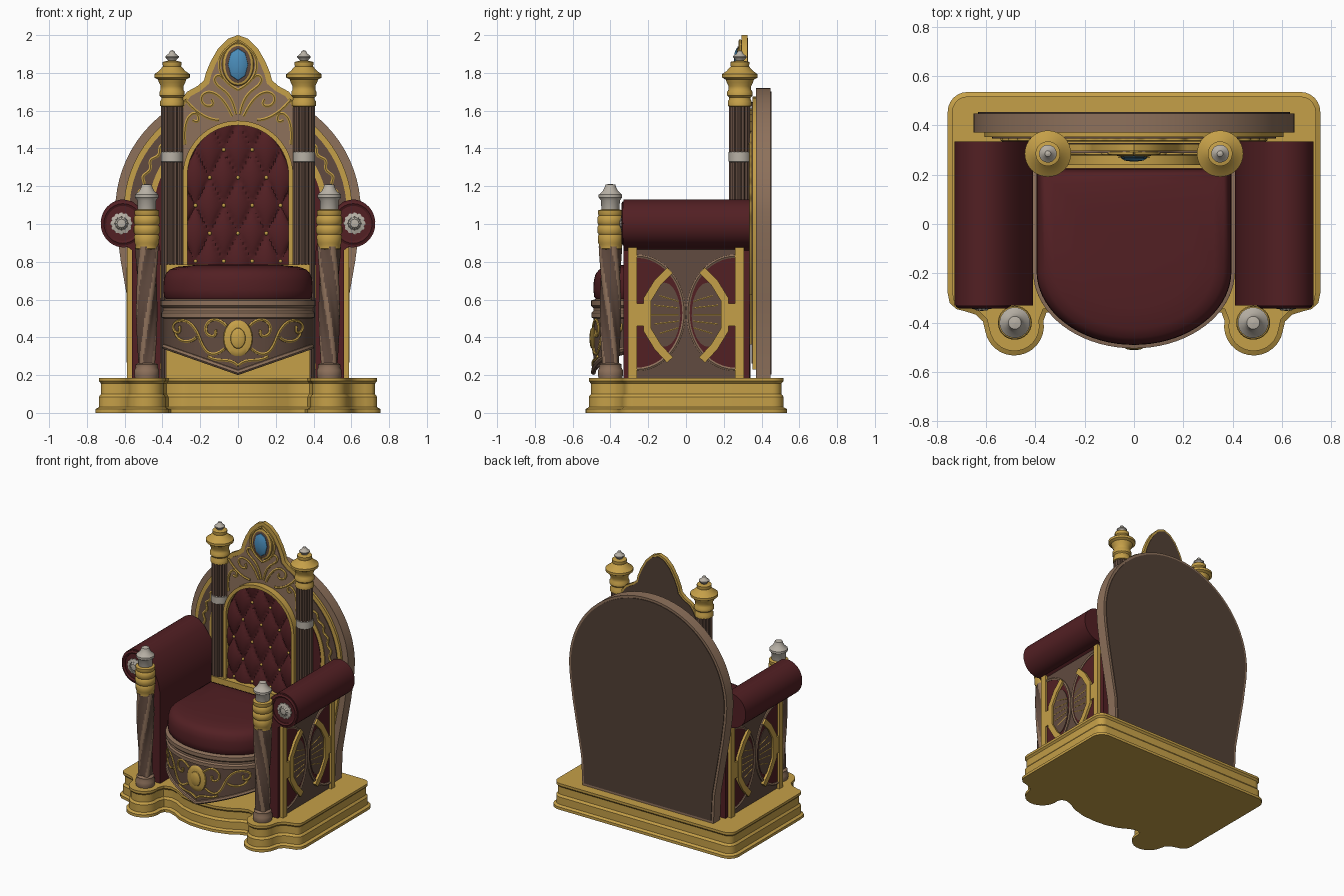
import bpy, bmesh, math
from math import sin, cos, pi, sqrt

if "Cube" in bpy.data.objects:
    bpy.data.objects.remove(bpy.data.objects["Cube"])

def mat(name, rgb):
    m = bpy.data.materials.new(name)
    m.diffuse_color = (*rgb, 1)
    m.use_nodes = True
    m.node_tree.nodes["Principled BSDF"].inputs["Base Color"].default_value = m.diffuse_color
    return m

GOLD = mat("gold", (0.56, 0.35, 0.065))
RED = mat("maroon velvet", (0.085, 0.014, 0.017))
BROWN = mat("carved brown", (0.12, 0.07, 0.05))
DARK = mat("dark brown", (0.085, 0.052, 0.036))
TAN = mat("tan wood", (0.27, 0.165, 0.105))
SILVER = mat("silver", (0.48, 0.44, 0.38))
BLUE = mat("blue gem", (0.07, 0.27, 0.50))
AX = {'z': lambda u, v, w: (u, v, w), 'y': lambda u, v, w: (u, w, v), 'x': lambda u, v, w: (w, u, v)}

def finish(name, bm, m):
    bmesh.ops.recalc_face_normals(bm, faces=bm.faces)
    me = bpy.data.meshes.new(name)
    bm.to_mesh(me)
    bm.free()
    me.materials.append(m)
    ob = bpy.data.objects.new(name, me)
    bpy.context.collection.objects.link(ob)
    return ob

def loft(name, rings, m):
    bm = bmesh.new()
    vs = [[bm.verts.new(p) for p in r] for r in rings]
    n = len(vs[0])
    for a, b in zip(vs, vs[1:]):
        for i in range(n):
            bm.faces.new((a[i], a[(i + 1) % n], b[(i + 1) % n], b[i]))
    bm.faces.new(vs[0])
    bm.faces.new(vs[-1])
    return finish(name, bm, m)

def prism(name, pts, ax, a, b, m):
    return loft(name, [[AX[ax](u, v, w) for u, v in pts] for w in (a, b)], m)

def box(name, x, y, z, m):
    return prism(name, [(x[0], y[0]), (x[1], y[0]), (x[1], y[1]), (x[0], y[1])], 'z', z[0], z[1], m)

def lathe(name, prof, c, m, ax='z', n=32, f=lambda t, w: 1):
    return loft(name, [[AX[ax](c[0] + r * f(t, w) * cos(t), c[1] + r * f(t, w) * sin(t), w)
                        for t in (2 * pi * i / n for i in range(n))] for r, w in prof], m)

def dome(name, cx, cz, rx, rz, y, d, m, n=24):
    return loft(name, [[(cx + rx * s * cos(2 * pi * i / n), y - h * d, cz + rz * s * sin(2 * pi * i / n))
                        for i in range(n)] for s, h in ((1, 0), (.95, .4), (.7, .8), (.2, 1))], m)

def offset(pts, d, closed=True):
    out, n = [], len(pts)
    for i, (x, y) in enumerate(pts):
        a = pts[i - 1] if closed or i else pts[0]
        b = pts[(i + 1) % n] if closed or i < n - 1 else pts[-1]
        def nrm(p, q):
            l = math.hypot(q[0] - p[0], q[1] - p[1])
            return ((q[1] - p[1]) / l, (p[0] - q[0]) / l) if l > 1e-9 else None
        n1, n2 = nrm(a, (x, y)), nrm((x, y), b)
        n1, n2 = n1 or n2, n2 or n1
        k = d / max(0.4, 1 + n1[0] * n2[0] + n1[1] * n2[1])
        out.append((x + k * (n1[0] + n2[0]), y + k * (n1[1] + n2[1])))
    return out

def band(name, path, w, ax, a, b, m):
    return prism(name, offset(path, w / 2, False) + offset(path, -w / 2, False)[::-1], ax, a, b, m)

def tubes(name, paths, r, m, smooth=True):
    cu = bpy.data.curves.new(name, 'CURVE')
    cu.dimensions, cu.bevel_depth, cu.bevel_resolution, cu.resolution_u = '3D', r, 1, 5
    cu.use_fill_caps = True
    for p in paths:
        s = cu.splines.new('NURBS' if smooth else 'POLY')
        s.points.add(len(p) - 1)
        for q, co in zip(s.points, p):
            q.co = (*co, 1)
        if smooth:
            s.order_u, s.use_endpoint_u = 4, True
    tmp = bpy.data.objects.new(name + "_curve", cu)
    bpy.context.collection.objects.link(tmp)
    me = bpy.data.meshes.new_from_object(tmp.evaluated_get(bpy.context.evaluated_depsgraph_get()))
    bpy.data.objects.remove(tmp)
    me.materials.clear()
    me.materials.append(m)
    ob = bpy.data.objects.new(name, me)
    bpy.context.collection.objects.link(ob)

def arc(cx, cy, rx, ry, a0, a1, n):
    return [(cx + rx * cos(math.radians(a0 + (a1 - a0) * i / n)),
             cy + ry * sin(math.radians(a0 + (a1 - a0) * i / n))) for i in range(n + 1)]

def mirror(half):  # closes a right half outline across x = 0
    return half + [(-x, y) for x, y in reversed(half) if x > 1e-6]

# stepped base with lobes under the front columns
base = mirror([(0, -.44), (.1, -.433), (.2, -.405), (.27, -.365), (.32, -.35), (.355, -.36)]
              + arc(.485, -.413, .12, .12, 170, 350, 14)
              + [(.612, -.395), (.64, -.368), (.68, -.355), (.72, -.345), (.747, -.32), (.755, -.28)]
              + arc(.675, .455, .08, .08, 0, 90, 6))
loft("base", [[(x, y, z) for x, y in offset(base, d)] for d, z in (
    (0, 0), (0, .02), (-.018, .03), (-.018, .085), (-.03, .1), (-.03, .155), (-.018, .168), (-.018, .186))], GOLD)

# large egg-shaped back panel: tan rim, brown back, gold and carved front
egg = [(.54, .186), (.55, .4), (.585, .6), (.62, .8), (.643, .97)] + arc(0, 1.07, .65, .65, 0, 90, 18)
egg = mirror(egg[:-1] + [(0, 1.72)])
prism("back_panel", egg, 'y', .37, .448, TAN)
prism("back_panel_rear", offset(egg, -.018), 'y', .448, .453, DARK)
prism("back_panel_gold", offset(egg, -.045), 'y', .352, .37, GOLD)
prism("back_panel_field", offset(egg, -.075), 'y', .346, .352, BROWN)
prism("back_panel_inner_gold", offset(egg, -.175), 'y', .34, .346, GOLD)
prism("back_panel_inner_red", offset(egg, -.205), 'y', .336, .34, RED)
mid = egg[2:-2]
vine = [(offset(egg, -.125 + .03 * (1 if i % 2 else -1))[i + 2]) for i in range(len(mid))]
tubes("back_panel_vine", [[(x, .343, z) for x, z in vine]], .009, GOLD)

# narrow inner back with pointed crest
crest = mirror([(.33, .186), (.33, 1.6), (.30, 1.66), (.27, 1.70), (.215, 1.73), (.18, 1.76), (.17, 1.80),
                (.145, 1.86), (.105, 1.93), (.055, 1.98), (0, 2.0)])
prism("crest_frame", crest, 'y', .295, .325, GOLD)
prism("crest_front", offset(crest, -.03), 'y', .288, .295, TAN)
prism("crest_rear", offset(crest, -.015), 'y', .325, .329, DARK)
box("back_ledge", (-.38, .38), (.225, .287), (.186, .785), GOLD)
dome("gem_frame", 0, 1.845, .085, .115, .289, .02, GOLD)
dome("gem_bed", 0, 1.845, .068, .098, .272, .004, BROWN)
dome("gem", 0, 1.845, .055, .088, .275, .022, BLUE, 8)
half = [[(.03, 1.57), (.07, 1.66), (.15, 1.72), (.21, 1.67), (.17, 1.61), (.12, 1.63), (.14, 1.66)],
        [(.01, 1.58), (.03, 1.68), (.10, 1.72), (.14, 1.77), (.10, 1.80), (.08, 1.77)],
        [(.28, 1.42), (.29, 1.52), (.25, 1.60), (.20, 1.58), (.21, 1.53), (.24, 1.55)],
        [(0, 1.71), (.06, 1.74), (.12, 1.82), (.09, 1.92), (0, 1.97)],
        [(.10, 1.55), (.18, 1.55), (.25, 1.62), (.28, 1.66)]]
tubes("crest_scrolls", [[(s * x, .287, z) for x, z in p] for p in half for s in (-1, 1)], .009, GOLD)

# tufted back cushion with buttons and arch frame
W, Z0, ZS = .28, .785, 1.255
bm = bmesh.new()
NX, NZ = 64, 84
grid = []
for i in range(NX + 1):
    x = W * sin(pi / 2 * (2 * i / NX - 1))
    top = ZS + sqrt(max(0, W * W - x * x))
    col = []
    for j in range(NZ + 1):
        z = Z0 + (top - Z0) * j / NZ
        u, v = x / .15, (z - .95) / .295
        puff = abs(sin(pi * (u + v)) * sin(pi * (u - v))) ** .45
        col.append(bm.verts.new((x, .28 - .03 * puff, z)))
    grid.append(col)
for a, b in zip(grid, grid[1:]):
    for j in range(NZ):
        bm.faces.new((a[j], b[j], b[j + 1], a[j + 1]))
finish("tufted_back", bm, RED)
for r in range(5):
    xs = (-.15, 0, .15) if r in (1, 3) else (-.075, .075) if r == 4 else (-.225, -.075, .075, .225)
    for x in xs:
        dome("button", x, .803 + .1475 * r, .011, .011, .28, .014, GOLD, 10)
arch = [(W, Z0)] + arc(0, ZS, W, W, 0, 180, 32) + [(-W, Z0)]
band("arch_frame", arch, .024, 'y', .24, .297, GOLD)

# seat: V-bottomed D-shaped apron, mouldings, cushion
def yf(x):
    return -.19 - .3 * sqrt(max(0, 1 - (x / .395) ** 2))
dee = [(-.395, .225)] + [(x, y) for x, y in arc(0, -.19, .395, .3, 180, 360, 36)] + [(.395, .225)]
loft("seat_apron", [[(x, y, .2 + .35 * abs(x)) for x, y in dee], [(x, y, .52) for x, y in dee]], BROWN)
loft("seat_moulding", [[(x, y, z) for x, y in offset(dee, d)] for d, z in (
    (-.01, .495), (.01, .505), (.01, .53), (0, .54), (0, .555), (.014, .568), (.014, .595), (-.02, .605))], TAN)
loft("seat_cushion", [[(x * s, -.12 + (y + .12) * s, z) for x, y in dee] for s, z in (
    (.96, .6), (.99, .615), (1, .65), (.995, .7), (.97, .735), (.92, .758), (.82, .773), (.6, .782), (.25, .786))], RED)
xs = [.39 * sin(pi / 2 * i / 16) for i in range(-16, 17)]
tubes("apron_border", [[(x, yf(x), .215 + .35 * abs(x)) for x in xs]], .014, TAN, False)
dome("apron_medallion", 0, .395, .078, .1, yf(0) + .006, .015, GOLD)
dome("apron_medallion_boss", 0, .395, .04, .055, yf(0) - .007, .014, GOLD)
half = [[(.07, .34), (.13, .29), (.19, .34), (.21, .43), (.27, .50), (.35, .48), (.34, .42), (.30, .42), (.31, .46)],
        [(.06, .46), (.11, .51), (.18, .48), (.17, .40), (.11, .40), (.12, .44)],
        [(.16, .30), (.10, .26), (.05, .30), (0, .25)],
        [(.22, .40), (.26, .36), (.32, .38), (.33, .42)]]
tubes("apron_scrolls", [[(s * x, yf(x) - .003, z) for x, z in p] for p in half for s in (-1, 1)], .0085, GOLD)

for s in (-1, 1):
    # padded arm with rolled top
    prof = [(.56, .186), (.56, .86)] + arc(.605, 1.003, .122, .127, -100, 90, 20) + \
           [(.56, 1.12), (.51, 1.08), (.46, 1.01), (.425, .93), (.41, .85), (.41, .186)]
    prism("arm", [(s * x, z) for x, z in prof], 'y', -.33, .335, RED)
    tubes("arm_roll_piping", [[(s * x, -.328, z) for x, z in arc(.61, 1.003, .1, .105, 0, 360, 28)]], .014, RED, False)
    lathe("arm_rosette", [(.056, -.325), (.056, -.338), (.035, -.344), (.033, -.338), (.022, -.35), (.002, -.352)],
          (s * .617, 1.003), SILVER, 'y', 48, lambda t, w: 1 + .06 * cos(12 * t))

    # arm side panel with inlays and gold straps
    box("arm_panel", sorted((s * .555, s * .567)), (-.3, .3), (.186, .875), BROWN)
    for q in (-1, 1):
        box("arm_panel_bar", sorted((s * .55, s * .587)), sorted((q * .26, q * .306)), (.186, .875), GOLD)
        oval = [(q * y, z) for y, z in arc(.26, .53, .25, .30, 90, 270, 24)]
        prism("arm_panel_inlay", oval, 'x', s * .565, s * .572, RED)
        tubes("arm_panel_rim", [[(s * .57, y, z) for y, z in oval]], .011, TAN, False)
        prism("arm_panel_lens", [(q * y, z) for y, z in arc(.115, .52, .085, .17, 0, 350, 23)], 'x', s * .57, s * .576, BROWN)
        strap = [(q * y, z) for y, z in ((.085, .755), (.15, .69), (.205, .60), (.205, .44), (.15, .35), (.085, .28))]
        band("arm_strap", strap, .042, 'x', s * .567, s * .59, GOLD)
        box("arm_strap_tie", sorted((s * .567, s * .585)), sorted((q * .2, q * .265)), (.46, .58), GOLD)
        rays = [[(s * .575, q * (.2 - .03 * abs(k)), .52 + .05 * k), (s * .575, q * .04, .52 + .035 * k)] for k in (-2, -1, 0, 1, 2)]
        tubes("arm_panel_rays", rays, .004, GOLD, False)

    # fluted back column, ring, capital and finial
    c = (s * .349, .285)
    lathe("back_column", [(.054, .186), (.054, 1.64)], c, BROWN, n=96, f=lambda t, w: 1 + .07 * cos(16 * t))
    lathe("back_column_ring", [(.05, 1.325), (.059, 1.33), (.059, 1.38), (.05, 1.385)], c, SILVER)
    lathe("back_capital", [(.05, 1.62), (.063, 1.625), (.063, 1.65), (.057, 1.66), (.057, 1.67), (.067, 1.68), (.067, 1.70),
                           (.06, 1.71), (.06, 1.73), (.07, 1.75), (.075, 1.765), (.094, 1.775), (.094, 1.793), (.07, 1.81),
                           (.048, 1.835), (.05, 1.845), (.05, 1.858), (.02, 1.865)], c, GOLD)
    lathe("back_finial", [(.02, 1.858), (.022, 1.868), (.036, 1.882), (.036, 1.888), (.018, 1.902), (.012, 1.915), (.001, 1.92)], c, SILVER, n=20)

    # twisted front column, foot, capital and finial
    c = (s * .483, -.4)
    lathe("front_foot", [(.062, .18), (.066, .2), (.066, .225), (.058, .24), (.06, .255), (.045, .265)], c, TAN)
    ph = lambda t, w: cos(4 * t + s * 13 * w)
    shaft = lathe("front_column", [(.046 + .012 * k / 40, .25 + .63 * k / 40) for k in range(41)], c, BROWN, n=48,
                  f=lambda t, w: 1 + .1 * ph(t, w))
    shaft.data.materials.append(TAN)
    for p in shaft.data.polygons:
        if ph(math.atan2(p.center.y - c[1], p.center.x - c[0]), p.center.z) > .6:
            p.material_index = 1
    lathe("front_capital", [(.05, .865), (.06, .87), (.06, .89), (.065, .9), (.067, .935), (.062, .945), (.069, .955), (.069, .985),
                            (.062, .995), (.069, 1.005), (.069, 1.035), (.062, 1.045), (.066, 1.055), (.066, 1.072), (.045, 1.078)], c, GOLD)
    lathe("front_finial", [(.045, 1.07), (.048, 1.08), (.05, 1.125), (.062, 1.14), (.062, 1.155), (.04, 1.175), (.03, 1.195),
                           (.026, 1.208), (.002, 1.213)], c, SILVER)

# smooth shading with sharp edges kept
for o in bpy.context.scene.objects:
    o.select_set(True)
    bpy.context.view_layer.objects.active = o
bpy.ops.object.shade_smooth_by_angle(angle=math.radians(38))
